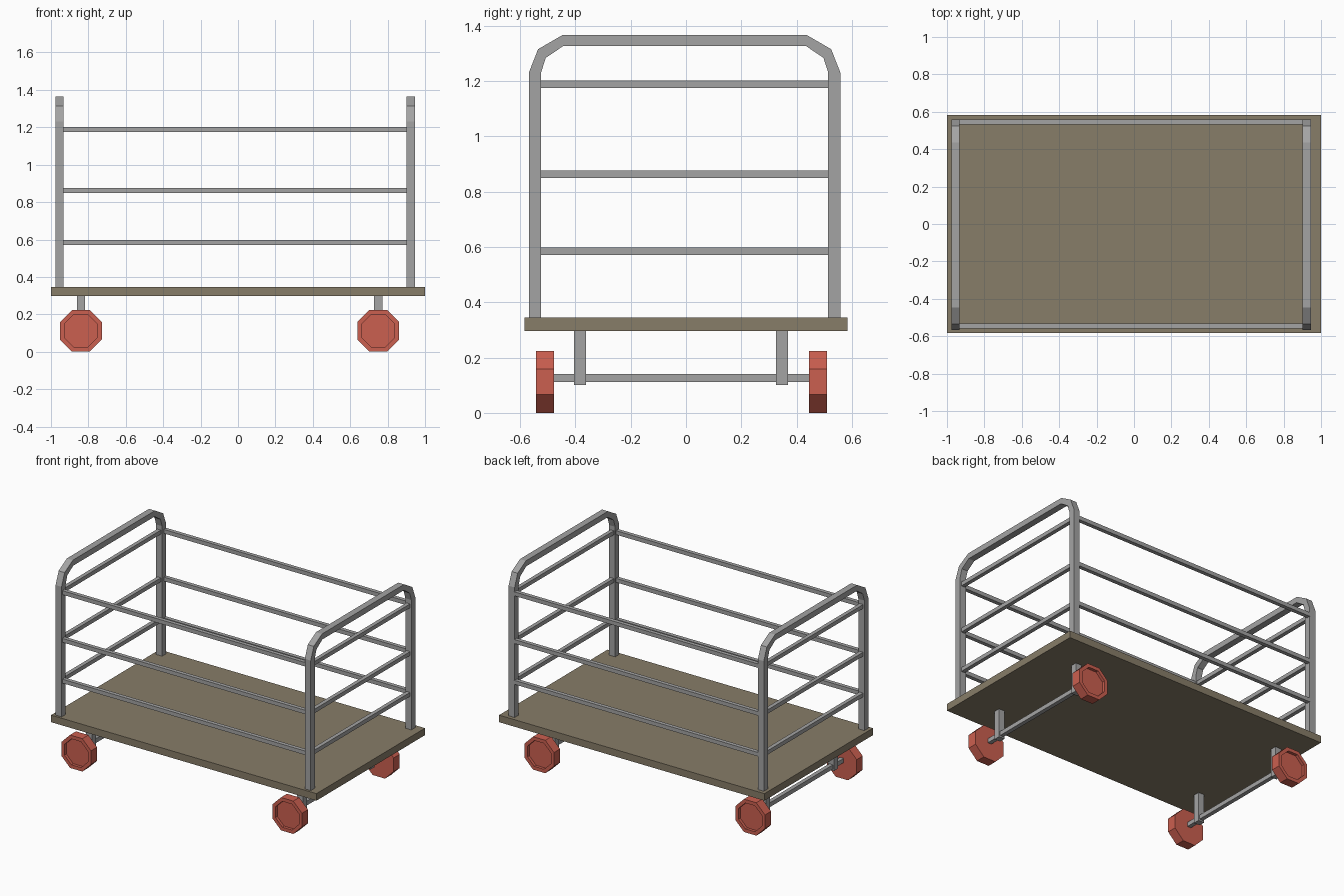
import bpy, bmesh, math
from mathutils import Matrix, Vector

if "Cube" in bpy.data.objects:
    bpy.data.objects.remove(bpy.data.objects["Cube"])


def material(name, rgb):
    m = bpy.data.materials.new(name)
    m.diffuse_color = (*rgb, 1)
    m.use_nodes = True
    m.node_tree.nodes["Principled BSDF"].inputs["Base Color"].default_value = m.diffuse_color
    return m


GREY = material("grey_metal", (0.37, 0.37, 0.37))
WOOD = material("brown_board", (0.245, 0.205, 0.14))
RED = material("red_wheel", (0.60, 0.115, 0.08))


def finish(name, bm, mat):
    bmesh.ops.recalc_face_normals(bm, faces=bm.faces)
    me = bpy.data.meshes.new(name)
    bm.to_mesh(me)
    bm.free()
    me.materials.append(mat)
    ob = bpy.data.objects.new(name, me)
    bpy.context.collection.objects.link(ob)
    return ob


def box(name, lo, hi, mat):
    lo, hi = Vector(lo), Vector(hi)
    bm = bmesh.new()
    bmesh.ops.create_cube(bm, size=1, matrix=Matrix.Translation((lo + hi) / 2)
                          @ Matrix.Diagonal((*(hi - lo), 1)))
    return finish(name, bm, mat)


def hoop(name, x0, x1):
    # bent square tube: outer and inner outlines bridged, then given thickness
    yc = -0.005
    outer = [(0.563, 0.34), (0.563, 1.231), (0.53, 1.315), (0.442, 1.366)]
    inner = [(0.519, 0.34), (0.519, 1.231), (0.502, 1.284), (0.438, 1.327)]
    full = lambda p: [(-y, z) for y, z in p] + [(y, z) for y, z in reversed(p)]
    bm = bmesh.new()
    o = [bm.verts.new((x0, y + yc, z)) for y, z in full(outer)]
    i = [bm.verts.new((x0, y + yc, z)) for y, z in full(inner)]
    for k in range(len(o) - 1):
        bm.faces.new((o[k], o[k + 1], i[k + 1], i[k]))
    ext = bmesh.ops.extrude_face_region(bm, geom=bm.faces[:], use_keep_orig=True)
    moved = [v for v in ext["geom"] if isinstance(v, bmesh.types.BMVert)]
    bmesh.ops.translate(bm, verts=moved, vec=(x1 - x0, 0, 0))
    return finish(name, bm, GREY)


def wheel(name, x, y, out):
    # flat-bottomed octagon with a recessed outer face
    bm = bmesh.new()
    rot = Matrix.Rotation(math.pi / 2, 4, 'X') @ Matrix.Rotation(math.pi / 8, 4, 'Z')
    r = 0.112 / math.cos(math.pi / 8)
    bmesh.ops.create_cone(bm, cap_ends=True, segments=8, radius1=r, radius2=r,
                          depth=0.065, matrix=Matrix.Translation((x, y, 0.112)) @ rot)
    bm.normal_update()
    face = [f for f in bm.faces if f.normal.y * out > 0.9]
    bmesh.ops.inset_region(bm, faces=face, thickness=0.026)
    cap = bmesh.ops.extrude_face_region(bm, geom=face)
    bmesh.ops.delete(bm, geom=face, context='FACES_ONLY')
    bmesh.ops.translate(bm, vec=(0, -out * 0.02, 0),
                        verts=[v for v in cap["geom"] if isinstance(v, bmesh.types.BMVert)])
    return finish(name, bm, RED)


# deck
box("deck", (-1, -0.584, 0.297), (1, 0.584, 0.345), WOOD)

# end hoops
hoop("left_hoop", -0.977, -0.932)
hoop("right_hoop", 0.901, 0.946)

# rails at three heights on all four sides
for n, z in enumerate((0.585, 0.863, 1.188)):
    a, b = z - 0.0135, z + 0.0135
    for side, y in (("front", -0.546), ("back", 0.546)):
        box(f"{side}_rail_{n}", (-0.935, y - 0.0135, a), (0.904, y + 0.0135, b), GREY)
    for side, x in (("left", -0.9545), ("right", 0.9235)):
        box(f"{side}_rail_{n}", (x - 0.0135, -0.525, a), (x + 0.0135, 0.517, b), GREY)

# wheels, axles and brackets
for side, x in (("left", -0.84), ("right", 0.75)):
    box(f"{side}_axle", (x - 0.014, -0.48, 0.112), (x + 0.014, 0.448, 0.141), GREY)
    for end, y in (("front", -0.383), ("back", 0.347)):
        box(f"{side}_{end}_bracket", (x - 0.022, y - 0.0215, 0.101),
            (x + 0.022, y + 0.0215, 0.3), GREY)
    wheel(f"{side}_front_wheel", x, -0.51, -1)
    wheel(f"{side}_back_wheel", x, 0.477, 1)
